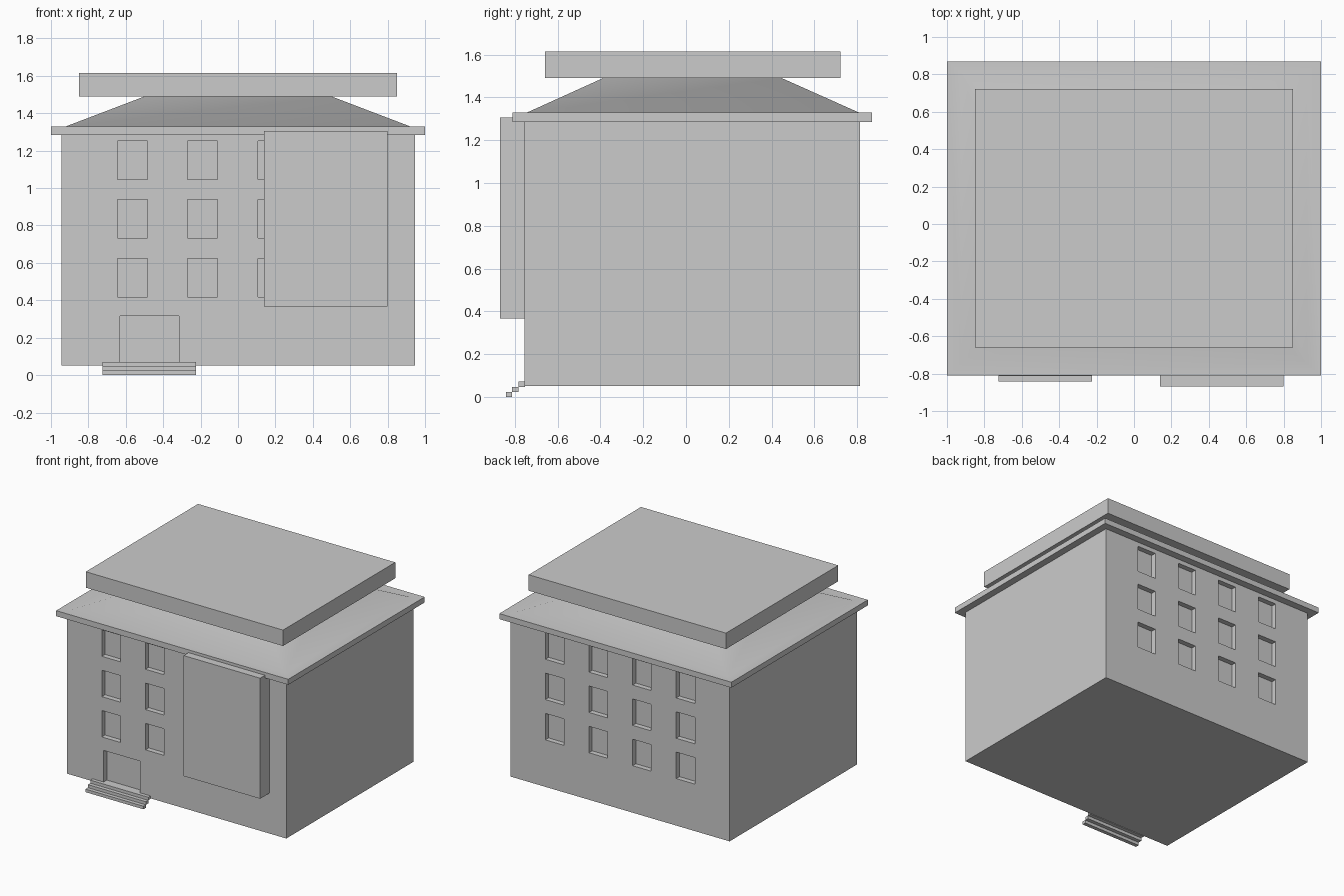
import bpy
import bmesh
from math import radians

if "Cube" in bpy.data.objects:
    bpy.data.objects.remove(bpy.data.objects["Cube"], do_unlink=True)

# Single plain material
GREY = (0.6, 0.6, 0.6, 1)
plain_grey = bpy.data.materials.new("plain_grey")
plain_grey.use_nodes = True
plain_grey.diffuse_color = GREY
plain_grey.node_tree.nodes["Principled BSDF"].inputs["Base Color"].default_value = GREY


def add_ring(bm, x, y0, y1, z, x0=None):
    """Rectangle of four vertices at height z."""
    left = -x if x0 is None else x0
    return [bm.verts.new(p) for p in
            ((left, y0, z), (x, y0, z), (x, y1, z), (left, y1, z))]


def loft(bm, rings):
    """Closed solid through a stack of rectangles."""
    bm.faces.new(rings[0][::-1])
    for low, high in zip(rings, rings[1:]):
        for i in range(4):
            j = (i + 1) % 4
            bm.faces.new((low[i], low[j], high[j], high[i]))
    bm.faces.new(rings[-1])


def add_box(bm, x0, x1, y0, y1, z0, z1):
    loft(bm, [add_ring(bm, x1, y0, y1, z, x0) for z in (z0, z1)])


def make_object(name, bm):
    mesh = bpy.data.meshes.new(name)
    bm.to_mesh(mesh)
    bm.free()
    mesh.materials.append(plain_grey)
    obj = bpy.data.objects.new(name, mesh)
    bpy.context.collection.objects.link(obj)
    return obj


def make_box(name, *bounds):
    bm = bmesh.new()
    add_box(bm, *bounds)
    return make_object(name, bm)


def activate(obj):
    bpy.ops.object.select_all(action='DESELECT')
    obj.select_set(True)
    bpy.context.view_layer.objects.active = obj


FRONT, BACK, DEPTH = -0.755, 0.813, 0.04

# Main walls
walls = make_box("walls", -0.945, 0.945, FRONT, BACK, 0.052, 1.285)

# Window and door recesses
bm = bmesh.new()
for wall_y in (FRONT, BACK):
    for col in range(4):
        x = -0.565 + col * 0.376
        for row in range(3):
            z = 0.521 + row * 0.314
            add_box(bm, x - 0.08, x + 0.08, wall_y - DEPTH, wall_y + DEPTH,
                    z - 0.103, z + 0.103)
add_box(bm, -0.63, -0.315, FRONT - DEPTH, FRONT + DEPTH, 0.071, 0.317)
cutter = make_object("opening_cutter", bm)
cutter.hide_render = True
cut = walls.modifiers.new("openings", 'BOOLEAN')
cut.operation = 'DIFFERENCE'
cut.solver = 'EXACT'
cut.object = cutter
activate(walls)
bpy.ops.object.modifier_apply(modifier=cut.name)
bpy.data.objects.remove(cutter, do_unlink=True)

# Eaves and sloping roof
bm = bmesh.new()
loft(bm, [add_ring(bm, 1.0, -0.81, 0.87, 1.285),
          add_ring(bm, 1.0, -0.81, 0.87, 1.328),
          add_ring(bm, 0.925, -0.745, 0.81, 1.328),
          add_ring(bm, 0.5, -0.387, 0.447, 1.49)])
roof = make_object("hipped_roof", bm)
activate(roof)
bpy.ops.object.shade_smooth_by_angle(angle=radians(30))

# Flat slab on top
make_box("roof_slab", -0.85, 0.85, -0.66, 0.722, 1.49, 1.614)

# Large board on the front wall
make_box("front_board", 0.14, 0.80, -0.87, FRONT, 0.367, 1.306)

# Entrance steps
RISE, TREAD = 0.0237, 0.0295
bm = bmesh.new()
for i in range(3):
    y = -0.842 + i * TREAD
    add_box(bm, -0.725, -0.225, y, y + TREAD, i * RISE, (i + 1) * RISE)
make_object("entrance_steps", bm)
